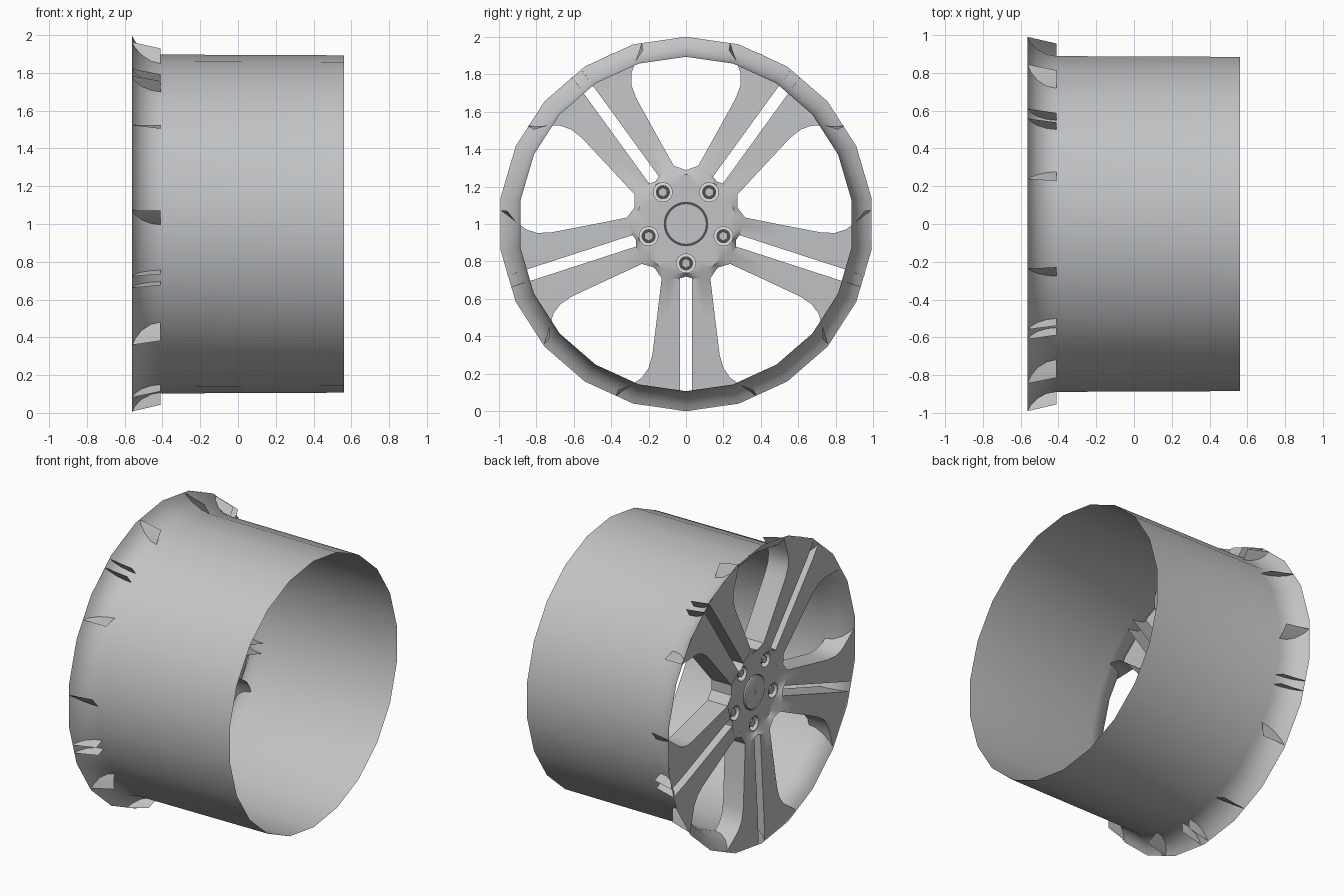
import bpy, bmesh
from math import sin, cos, pi, radians, hypot

if "Cube" in bpy.data.objects:
    bpy.data.objects.remove(bpy.data.objects["Cube"], do_unlink=True)

CZ = 1.0          # height of the wheel axis, which runs along x
FLOOR = -0.505    # hub face position on the axis
PAIRS = [radians(270 + 72 * k) for k in range(5)]


def material(name, colour):
    m = bpy.data.materials.new(name)
    m.use_nodes = True
    m.diffuse_color = (*colour, 1)
    m.node_tree.nodes["Principled BSDF"].inputs["Base Color"].default_value = (*colour, 1)
    return m


ALLOY = material("alloy grey", (0.54, 0.55, 0.56))
BRIGHT = material("bright metal", (0.9, 0.9, 0.9))
DARK = material("dark grey", (0.08, 0.08, 0.085))


def finish(bm, name, mat, angle=35):
    me = bpy.data.meshes.new(name)
    bm.to_mesh(me)
    bm.free()
    me.materials.append(mat)
    ob = bpy.data.objects.new(name, me)
    bpy.context.collection.objects.link(ob)
    bpy.ops.object.select_all(action='DESELECT')
    ob.select_set(True)
    bpy.context.view_layer.objects.active = ob
    bpy.ops.object.shade_smooth_by_angle(angle=radians(angle))
    return ob


def lathe(name, profile, sides, mat, y=0, z=CZ, angle=35, cap=False):
    """Revolve (x, radius) points around an axis parallel to x."""
    bm = bmesh.new()
    rings = []
    for x, r in profile:
        rings.append([bm.verts.new((x, y + r * sin(2 * pi * i / sides),
                                    z + r * cos(2 * pi * i / sides))) for i in range(sides)])
    for a, b in zip(rings, rings[1:]):
        for i in range(sides):
            j = (i + 1) % sides
            bm.faces.new((a[i], a[j], b[j], b[i]))
    if cap:
        bm.faces.new(rings[0])
        bm.faces.new(rings[-1])
    bmesh.ops.recalc_face_normals(bm, faces=bm.faces)
    return finish(bm, name, mat, angle)


def radius(v):
    return hypot(v.co.y, v.co.z - CZ)


def place(d, w, a, x=None):
    """Point at distance d along a spoke direction and w across it."""
    if x is None:
        x = -0.56 + 0.03 * min(1, max(0, (0.9 - hypot(d, w)) / 0.6))
    return (x, d * cos(a) - w * sin(a), CZ + d * sin(a) + w * cos(a))


# Barrel with flared front flange
lathe("rim_barrel", [(-0.562, 1.0), (-0.545, 0.968), (-0.51, 0.932), (-0.46, 0.906),
                     (-0.41, 0.897), (0.56, 0.893)], 22, ALLOY)

# Spoke face: five mirrored pairs
SLOT = 0.032
INNER = [0.29, 0.5, 0.7, 0.77, 0.82, 0.87, 0.992]
OUTER = [(0.29, 0.13), (0.5, 0.155), (0.7, 0.18), (0.77, 0.2), (0.82, 0.235),
         (0.86, 0.29), (0.918, 0.375)]
bm = bmesh.new()
for a in PAIRS:
    for side in (1, -1):
        rows = []
        for d, (od, ow) in zip(INNER, OUTER):
            md, mw = (d + od) / 2, (SLOT + ow) / 2
            if d == INNER[-1]:
                s = d / hypot(md, mw)
                md, mw = md * s, mw * s
            rows.append([bm.verts.new(place(p, q * side, a))
                         for p, q in ((d, SLOT), (md, mw), (od, ow))])
        for r0, r1 in zip(rows, rows[1:]):
            for i in range(2):
                bm.faces.new((r0[i], r0[i + 1], r1[i + 1], r1[i]))


def loop(points):
    vs = [bm.verts.new(p) for p in points]
    return [bm.edges.new((vs[i], vs[i - 1])) for i in range(len(vs))]


def circle(r, n, y=0, z=CZ):
    return [(FLOOR, y + r * cos(2 * pi * i / n), z + r * sin(2 * pi * i / n)) for i in range(n)]


# Hub face: sloping collar, then a flat floor with bolt and cap holes
outline = []
for a in PAIRS:
    outline.append(place(0.288, 0, a - radians(36)))
    mid = (SLOT + 0.13) / 2
    for d, w in ((0.29, -0.13), (0.29, -mid), (0.29, -SLOT), (0.28, 0),
                 (0.29, SLOT), (0.29, mid), (0.29, 0.13)):
        outline.append(place(d, w, a))
collar = loop(outline)
ring = loop(circle(0.264, 40))
bmesh.ops.triangle_fill(bm, use_beauty=True, edges=collar + ring, normal=(-1, 0, 0))
LUGS = [(0.21 * cos(a), CZ + 0.21 * sin(a)) for a in PAIRS]
floor = loop(circle(0.264, 40)) + loop(circle(0.115, 32))
for y, z in LUGS:
    floor += loop(circle(0.048, 16, y, z))
bmesh.ops.triangle_fill(bm, use_beauty=True, edges=floor, normal=(-1, 0, 0))
bmesh.ops.remove_doubles(bm, verts=bm.verts, dist=0.0005)

# Side walls behind every opening and slot
edges = [e for e in bm.edges if len(e.link_faces) == 1
         and min(radius(v) for v in e.verts) > 0.27
         and not all(radius(v) > 0.98 for v in e.verts)]
new = bmesh.ops.extrude_edge_only(bm, edges=edges)["geom"]
for v in (g for g in new if isinstance(g, bmesh.types.BMVert)):
    if radius(v) > 0.95:
        v.co.y *= 0.965
        v.co.z = CZ + (v.co.z - CZ) * 0.965
    v.co.x += 0.15
bmesh.ops.recalc_face_normals(bm, faces=bm.faces)
finish(bm, "spokes_and_hub", ALLOY)

# Wheel bolts in their pockets
for k, (y, z) in enumerate(LUGS):
    lathe(f"bolt_pocket_{k + 1}", [(FLOOR, 0.048), (FLOOR + 0.035, 0.04)], 16, ALLOY, y, z)
    lathe(f"bolt_seat_{k + 1}", [(FLOOR + 0.035, 0.053), (FLOOR + 0.035, 0.038)],
          16, BRIGHT, y, z)
    lathe(f"bolt_washer_{k + 1}", [(FLOOR + 0.034, 0.038), (FLOOR + 0.034, 0.02)],
          16, DARK, y, z)
    lathe(f"bolt_head_{k + 1}", [(FLOOR + 0.008, 0.026), (FLOOR + 0.045, 0.026)],
          6, ALLOY, y, z, 20, True)

# Centre cap with a dark gap around it
lathe("cap_gap", [(FLOOR + 0.003, 0.119), (FLOOR + 0.003, 0.106)], 32, DARK)
lathe("centre_cap", [(FLOOR + 0.003, 0.109), (FLOOR - 0.006, 0.107), (FLOOR - 0.009, 0.1),
                     (FLOOR - 0.009, 0.01), (FLOOR - 0.006, 0.006)], 32, ALLOY, cap=True)
